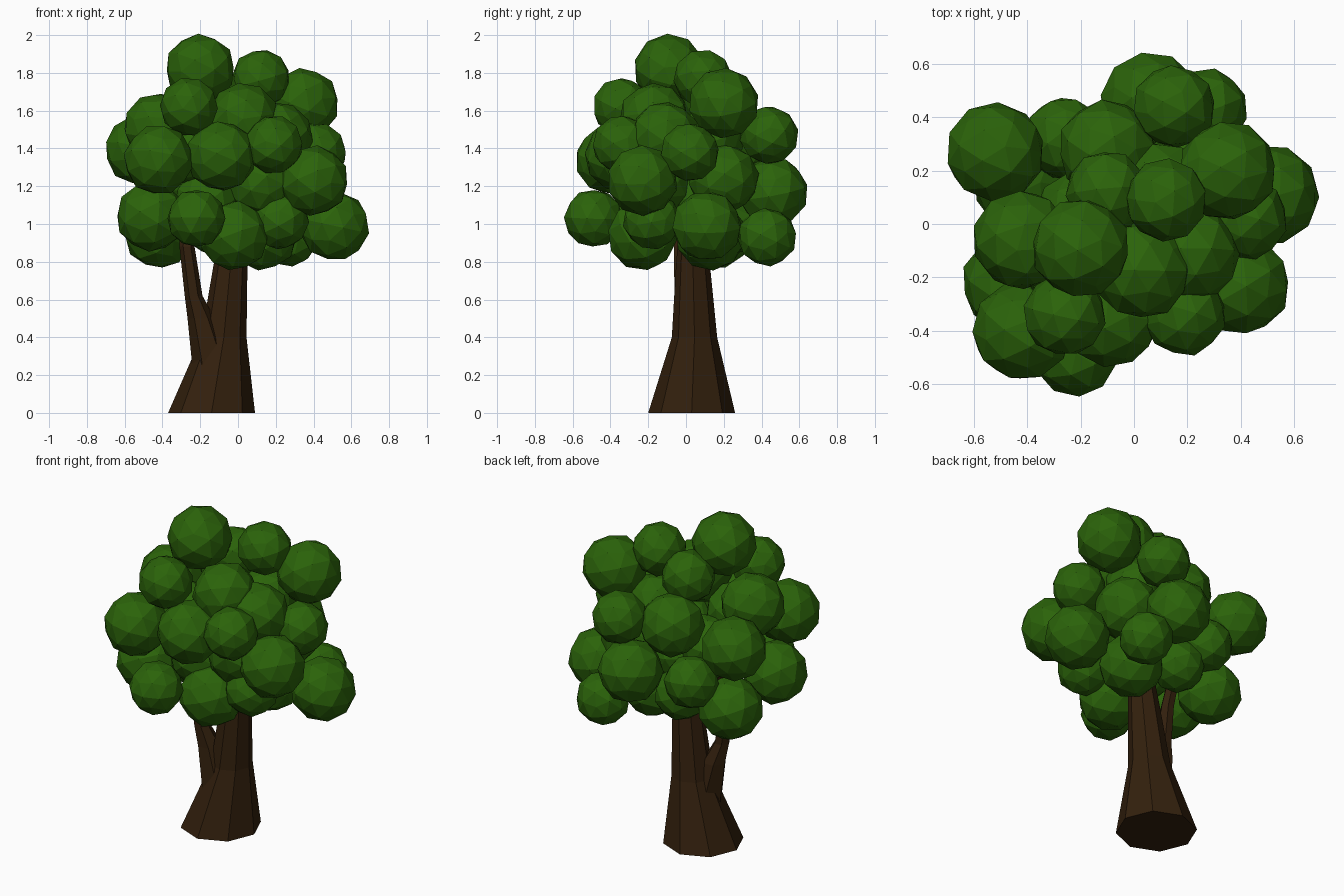
import bpy
import bmesh
import math
import random
from mathutils import Matrix, Vector, Euler

random.seed(4)

default_cube = bpy.data.objects.get("Cube")
if default_cube:
    bpy.data.objects.remove(default_cube, do_unlink=True)


def make_material(name, red, green, blue):
    material = bpy.data.materials.new(name)
    material.use_nodes = True
    colour = (red, green, blue, 1)
    material.diffuse_color = colour
    shader = material.node_tree.nodes["Principled BSDF"]
    shader.inputs["Base Color"].default_value = colour
    shader.inputs["Roughness"].default_value = 0.9
    return material


def finish_object(name, mesh_builder, material):
    """Turn a bmesh into a flat shaded object."""
    bmesh.ops.recalc_face_normals(mesh_builder, faces=mesh_builder.faces)
    mesh = bpy.data.meshes.new(name)
    mesh_builder.to_mesh(mesh)
    mesh_builder.free()
    mesh.materials.append(material)
    created = bpy.data.objects.new(name, mesh)
    bpy.context.collection.objects.link(created)
    return created


def make_limb(name, sides, rings, material):
    """Loft a faceted limb through rings of (x, y, z, radius)."""
    builder = bmesh.new()
    loops = []
    for x, y, z, radius in rings:
        loop = []
        for side in range(sides):
            angle = math.tau * side / sides
            offset = Vector((math.cos(angle), math.sin(angle), 0)) * radius
            loop.append(builder.verts.new(Vector((x, y, z)) + offset))
        loops.append(loop)
    for lower, upper in zip(loops, loops[1:]):
        for side in range(sides):
            following = (side + 1) % sides
            builder.faces.new((lower[side], lower[following],
                               upper[following], upper[side]))
    builder.faces.new(loops[0])
    builder.faces.new(loops[-1])
    return finish_object(name, builder, material)


def make_clump(name, centre, radius, material):
    """Low-poly ball of leaves with flattened pentagons, turned at random."""
    builder = bmesh.new()
    bmesh.ops.create_icosphere(builder, subdivisions=2, radius=radius)
    for vertex in builder.verts:
        if len(vertex.link_edges) == 5:
            vertex.co *= 0.95
    turn = Euler([random.uniform(0, math.tau) for axis in "xyz"])
    placement = Matrix.Translation(centre) @ turn.to_matrix().to_4x4()
    bmesh.ops.transform(builder, matrix=placement, verts=builder.verts)
    return finish_object(name, builder, material)


bark = make_material("bark brown", 0.033, 0.0145, 0.004)
leaves = make_material("leaf green", 0.024, 0.125, 0.003)

# Flared trunk and the side branch that forks from it
make_limb("trunk", 8, [(-.14, .03, 0, .23), (-.075, .045, .4, .12),
                       (-.04, .037, .78, .09), (0, .03, 1.2, .05)], bark)
make_limb("side_branch", 6, [(-.12, .02, .2, .13), (-.14, .01, .28, .105),
                             (-.195, 0, .5, .072), (-.235, -.02, .62, .047),
                             (-.27, -.03, .88, .04), (-.27, .1, 1.25, .03)],
          bark)

# Leaf clump centres, in hundredths of a unit
large_clumps = [
    (-20, -9, 182), (35, 20, 164), (-52, 27, 139), (-10, 28, 143),
    (6, 46, 117), (51, 11, 99), (40, -23, 123), (-9, -35, 136),
    (-42, -40, 134), (-42, -6, 151), (-46, -22, 104), (3, -17, 156),
    (22, 20, 124), (-2, -23, 94), (12, -16, 122), (13, 13, 94),
    (-42, 16, 95), (-19, 2, 122), (21, -11, 146),
]
small_clumps = [
    (12, 9, 177), (15, 44, 147), (27, 43, 93), (19, -34, 142),
    (-26, -34, 162), (-22, -49, 103), (-26, 32, 113), (-10, 12, 167),
    (42, 2, 138), (22, -18, 102), (-13, 23, 99),
]
# Inner clumps that close the heart of the crown
inner_clumps = [(10, 13, 145), (3, 6, 115), (-16, -14, 112), (-24, -16, 138)]

for size, radius, centres in (("large", .188, large_clumps),
                              ("small", .157, small_clumps),
                              ("inner", .18, inner_clumps)):
    for number, centre in enumerate(centres, start=1):
        make_clump(f"{size}_leaf_clump_{number}", Vector(centre) / 100,
                   radius, leaves)
